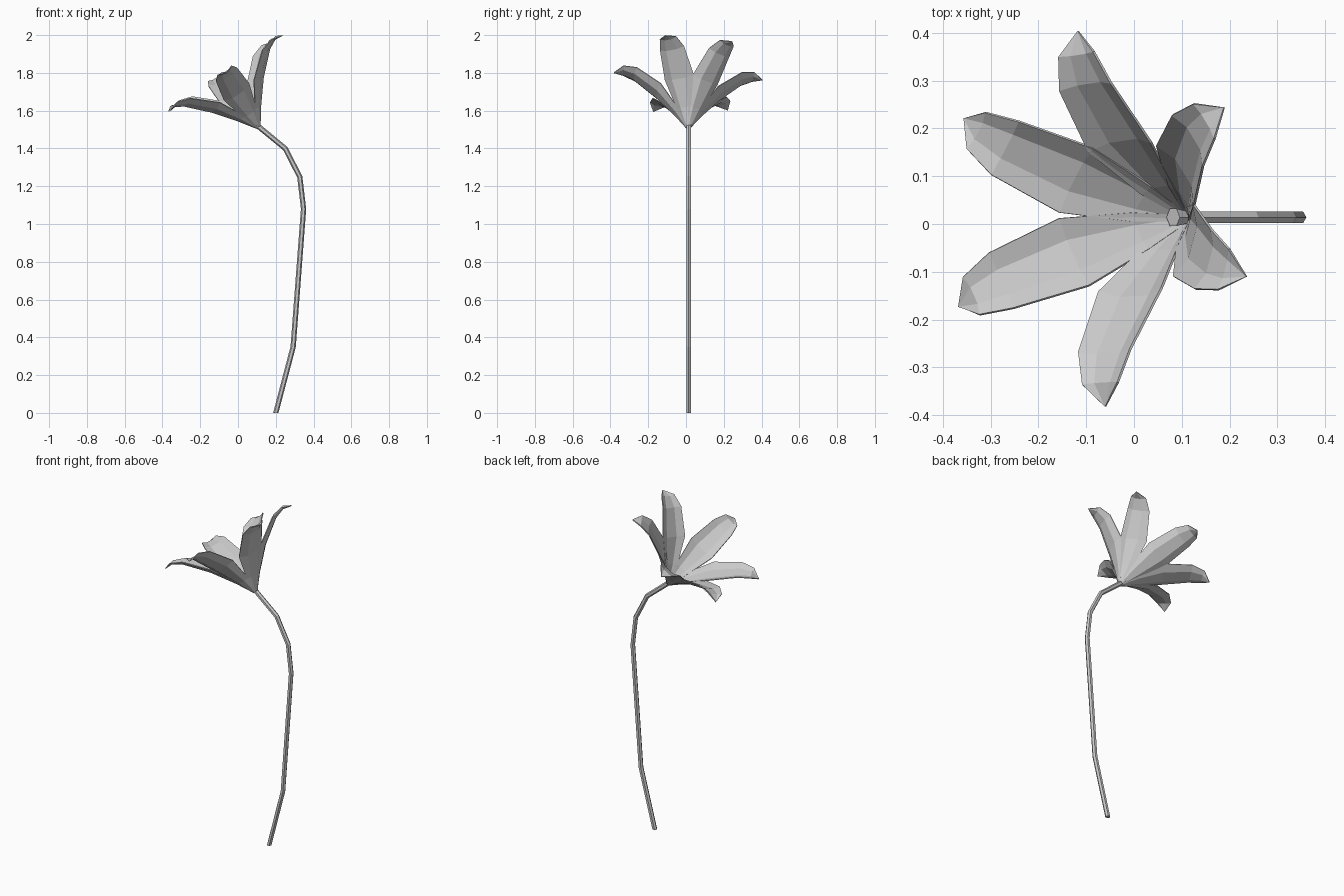
import bpy, bmesh
from math import sin, cos, radians
from mathutils import Vector

if "Cube" in bpy.data.objects:
    bpy.data.objects.remove(bpy.data.objects["Cube"])

BASE = Vector((0.108, 0.012, 1.512))
AXIS = Vector((-0.555, 0, 0.832))      # flower axis, tilted to -x
SIDE = Vector((0.832, 0, 0.555))
YDIR = Vector((0, 1, 0))


def make_object(name, bm):
    bmesh.ops.recalc_face_normals(bm, faces=bm.faces)
    mesh = bpy.data.meshes.new(name)
    bm.to_mesh(mesh)
    bm.free()
    obj = bpy.data.objects.new(name, mesh)
    bpy.context.collection.objects.link(obj)
    return obj


# Stem: six-sided tube along a bent path
path = [(0.20, 0), (0.292, 0.35), (0.347, 1.08), (0.327, 1.25),
        (0.25, 1.40), (0.11, 1.515), (0.082, 1.54)]
pts = [Vector((x, 0.014, z)) for x, z in path]
bm = bmesh.new()
rings = []
for i, p in enumerate(pts):
    t = (pts[min(i + 1, len(pts) - 1)] - pts[max(i - 1, 0)]).normalized()
    if i == 0:
        t = Vector((0, 0, 1))
    n = YDIR.cross(t)
    r = 0.014 if i < len(pts) - 1 else 0.021
    rings.append([bm.verts.new(p + r * (n * cos(radians(60 * k)) + YDIR * sin(radians(60 * k))))
                  for k in range(6)])
for a, b in zip(rings, rings[1:]):
    for k in range(6):
        bm.faces.new((a[k], a[(k + 1) % 6], b[(k + 1) % 6], b[k]))
bm.faces.new(rings[0])
bm.faces.new(rings[-1])
make_object("stem", bm)

# Petal profile: outward distance, height, half width, cupping of the edges
profile = [(0.010, 0.000, 0.012, 0.004), (0.068, 0.085, 0.044, 0.014),
           (0.165, 0.205, 0.080, 0.022), (0.285, 0.312, 0.066, 0.018),
           (0.345, 0.340, 0.045, 0.010)]
TIP = (0.395, 0.333)


def petal(index, angle):
    out = SIDE * cos(radians(angle)) + YDIR * sin(radians(angle))
    tan = AXIS.cross(out)
    bm = bmesh.new()
    rows = []
    for i, (r, h, w, cup) in enumerate(profile):
        nxt = profile[i + 1] if i + 1 < len(profile) else TIP
        slope = (out * (nxt[0] - r) + AXIS * (nxt[1] - h)).normalized()
        inward = tan.cross(slope)
        if inward.dot(AXIS) < 0:
            inward = -inward
        mid = BASE + out * r + AXIS * h
        rows.append([bm.verts.new(mid + tan * (w * s) + inward * c)
                     for s, c in ((-1, cup), (-0.45, 0), (0.45, 0), (1, cup))])
    for a, b in zip(rows, rows[1:]):
        for k in range(3):
            bm.faces.new((a[k], a[k + 1], b[k + 1], b[k]))
    tip = bm.verts.new(BASE + out * TIP[0] + AXIS * TIP[1])
    for k in range(3):
        bm.faces.new((rows[-1][k], rows[-1][k + 1], tip))
    obj = make_object(f"petal_{index}", bm)
    solid = obj.modifiers.new("thickness", "SOLIDIFY")
    solid.thickness = 0.005
    solid.offset = 0


# Six petals around the tilted axis
for i, angle in enumerate((-18, 36, 97, 148, 208, 273)):
    petal(i + 1, angle)
